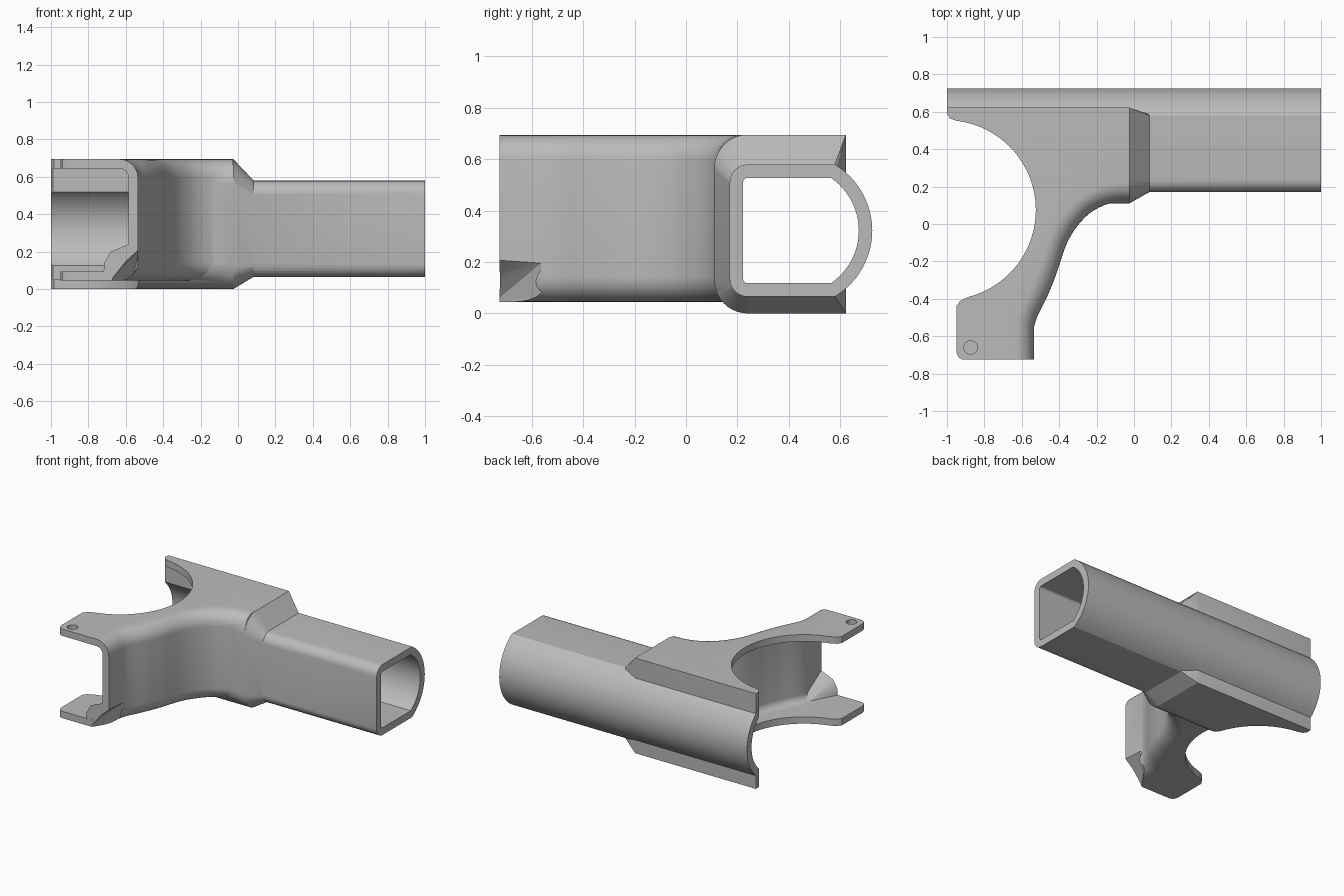
import bpy, bmesh
from math import sin, cos, pi, radians, sqrt, atan2
from mathutils import Vector

if "Cube" in bpy.data.objects:
    bpy.data.objects.remove(bpy.data.objects["Cube"])

grey = bpy.data.materials.new("plain grey")
grey.use_nodes = True
grey.diffuse_color = (0.5, 0.5, 0.5, 1)
grey.node_tree.nodes["Principled BSDF"].inputs["Base Color"].default_value = (0.5, 0.5, 0.5, 1)


def finish(name, bm):
    bmesh.ops.recalc_face_normals(bm, faces=bm.faces[:])
    mesh = bpy.data.meshes.new(name)
    bm.to_mesh(mesh)
    bm.free()
    obj = bpy.data.objects.new(name, mesh)
    obj.data.materials.append(grey)
    bpy.context.collection.objects.link(obj)
    return obj


def loft(name, rings):
    """Closed solid through rings with equal point counts."""
    bm = bmesh.new()
    rows = [[bm.verts.new(p) for p in ring] for ring in rings]
    n = len(rows[0])
    for a, b in zip(rows, rows[1:]):
        for i in range(n):
            j = (i + 1) % n
            bm.faces.new((a[i], a[j], b[j], b[i]))
    bm.faces.new(rows[0])
    bm.faces.new(rows[-1])
    return finish(name, bm)


def hull(name, points):
    bm = bmesh.new()
    for p in points:
        bm.verts.new(p)
    out = bmesh.ops.convex_hull(bm, input=bm.verts[:])
    spare = set(out["geom_interior"]) | set(out["geom_unused"])
    bmesh.ops.delete(bm, geom=[v for v in spare if isinstance(v, bmesh.types.BMVert)], context="VERTS")
    bmesh.ops.dissolve_limit(bm, angle_limit=0.001, verts=bm.verts[:], edges=bm.edges[:])
    return finish(name, bm)


def combine(target, tool, operation):
    mod = target.modifiers.new("join", "BOOLEAN")
    mod.object, mod.operation, mod.solver = tool, operation, "EXACT"
    bpy.context.view_layer.objects.active = target
    bpy.ops.object.modifier_apply(modifier=mod.name)
    bpy.data.objects.remove(tool)


def arc(cx, cy, r, start, end, steps):
    return [(cx + r * cos(radians(start + (end - start) * i / steps)),
             cy + r * sin(radians(start + (end - start) * i / steps))) for i in range(steps + 1)]


def tube_profile(inset):
    """D-shaped section in y, z: flat front, round back."""
    mid, half, big, r = 0.3225, 0.2575 - inset, 0.3 - inset, 0.07 - inset
    y = 0.17 + inset + r
    swing = atan2(half, sqrt(big * big - half * half)) * 180 / pi
    return (arc(0.425, mid, big, -swing, swing, 24)
            + arc(y, mid + half - r, r, 90, 180, 6)
            + arc(y, mid - half + r, r, 180, 270, 6))


def along_x(profile, x):
    return [(x, y, z) for y, z in profile]


def along_z(plan, z):
    return [(x, y, z) for x, y in plan]


def smooth_path(pts, steps=5):
    pts = [Vector(p) for p in pts]
    out = []
    for i in range(len(pts) - 1):
        a, b, c, d = pts[max(i - 1, 0)], pts[i], pts[i + 1], pts[min(i + 2, len(pts) - 1)]
        for k in range(steps):
            t = k / steps
            out.append(b + 0.5 * t * (c - a + t * (2 * a - 5 * b + 4 * c - d + t * (3 * (b - c) + d - a))))
    return out + [pts[-1]]


# Curved front edge of the arm, seen from above
front = smooth_path([(-0.535, -0.55), (-0.515, -0.49), (-0.465, -0.39), (-0.42, -0.28),
                     (-0.387, -0.18), (-0.357, -0.1), (-0.31, -0.02), (-0.24, 0.055),
                     (-0.16, 0.1), (-0.09, 0.117), (-0.03, 0.12)])


def arm_plan(inset, end_y, right_x, back_y):
    pts = [Vector((-0.535, end_y))] + front
    plan = []
    for i, p in enumerate(pts):
        d = (pts[min(i + 1, len(pts) - 1)] - pts[max(i - 1, 0)]).normalized()
        if i == len(pts) - 1:
            d = Vector((1, 0))
        q = p + inset * Vector((-d.y, d.x))
        plan.append((min(q.x, right_x), q.y))
    return plan + [(right_x, back_y), (-1.05, back_y), (-1.05, end_y)]


def arm_solid(name, inset, r, low, high, end_y, right_x, back_y):
    """Arm with rounded top and bottom edges along its curved front."""
    rows = [(low + r * (1 - cos(a)), r * (1 - sin(a))) for a in [pi / 2 * i / 8 for i in range(9)]]
    rows += [(low + high - z, d) for z, d in reversed(rows)]
    return loft(name, [along_z(arm_plan(inset + d, end_y, right_x, back_y), z) for z, d in rows])


# Housing block that narrows to the tube
r = 0.13
block = arc(0.11 + r, 0.695 - r, r, 90, 180, 10) + arc(0.11 + r, r, r, 180, 270, 10)
block += [(0.622, 0), (0.622, 0.695)]
neck = [(min(y, 0.585), z) for y, z in tube_profile(0.003)]
bracket = hull("tube_bracket", along_x(block, -0.999) + along_x(block, -0.025) + along_x(neck, 0.087))

# Outer arm and tube
combine(bracket, arm_solid("arm", 0, 0.1, 0.045, 0.6945, -0.725, -0.03, 0.5), "UNION")
outer = tube_profile(0)
combine(bracket, loft("tube", [along_x(outer, -1), along_x(outer, 1)]), "UNION")

# Hollow interior
combine(bracket, arm_solid("arm_hollow", 0.05, 0.05, 0.095, 0.645, -0.8, -0.08, 0.574), "DIFFERENCE")
pocket = [(0.19, 0.05), (0.572, 0.05), (0.572, 0.64), (0.19, 0.64)]
combine(bracket, loft("block_hollow", [along_x(pocket, -1.2), along_x(pocket, -0.085)]), "DIFFERENCE")
bore = tube_profile(0.0525)
combine(bracket, loft("bore", [along_x(bore, -1.2), along_x(bore, 1.2)]), "DIFFERENCE")

# Stepped groove at the lower corner of the arm end
step = [(-0.72, 0.07), (-0.715, 0.14), (-0.68, 0.2), (-0.6, 0.21), (-0.56, 0.25), (-0.56, 0.15), (-0.605, 0.075)]
tip = [(-0.62, 0.09), (-0.565, 0.13), (-0.6, 0.1)]
combine(bracket, hull("step", [(x, -0.724, z) for x, z in step] + [(x, -0.54, z) for x, z in tip]), "UNION")
groove = [(-0.5, 0.24), (-0.61, 0.14), (-0.69, 0.04), (-0.69, 0), (-0.5, 0)]
tip = [(-0.53, 0.2), (-0.56, 0.07)]
combine(bracket, hull("groove", [(x, -0.75, z) for x, z in groove] + [(x, -0.56, z) for x, z in tip]), "DIFFERENCE")

# Large round opening with softened corners
opening = [(-1.2, 0.59), (-1, 0.59), (-0.985, 0.565), (-0.95, 0.552)]
opening += arc(-1.005, 0.075, 0.48, 82, -76, 48)
opening += [(-0.93, -0.412), (-0.95, -0.44), (-0.95, -0.685), (-0.938, -0.713), (-0.91, -0.73),
            (-0.91, -0.9), (-1.2, -0.9)]
combine(bracket, loft("opening", [along_z(opening, -0.1), along_z(opening, 0.8)]), "DIFFERENCE")

# Screw hole in the upper tab
hole = arc(-0.873, -0.66, 0.036, 0, 345, 23)
combine(bracket, loft("screw_hole", [along_z(hole, 0.5), along_z(hole, 0.8)]), "DIFFERENCE")

bpy.ops.object.select_all(action="DESELECT")
bracket.select_set(True)
bpy.context.view_layer.objects.active = bracket
bpy.ops.object.shade_smooth_by_angle(angle=radians(30))
